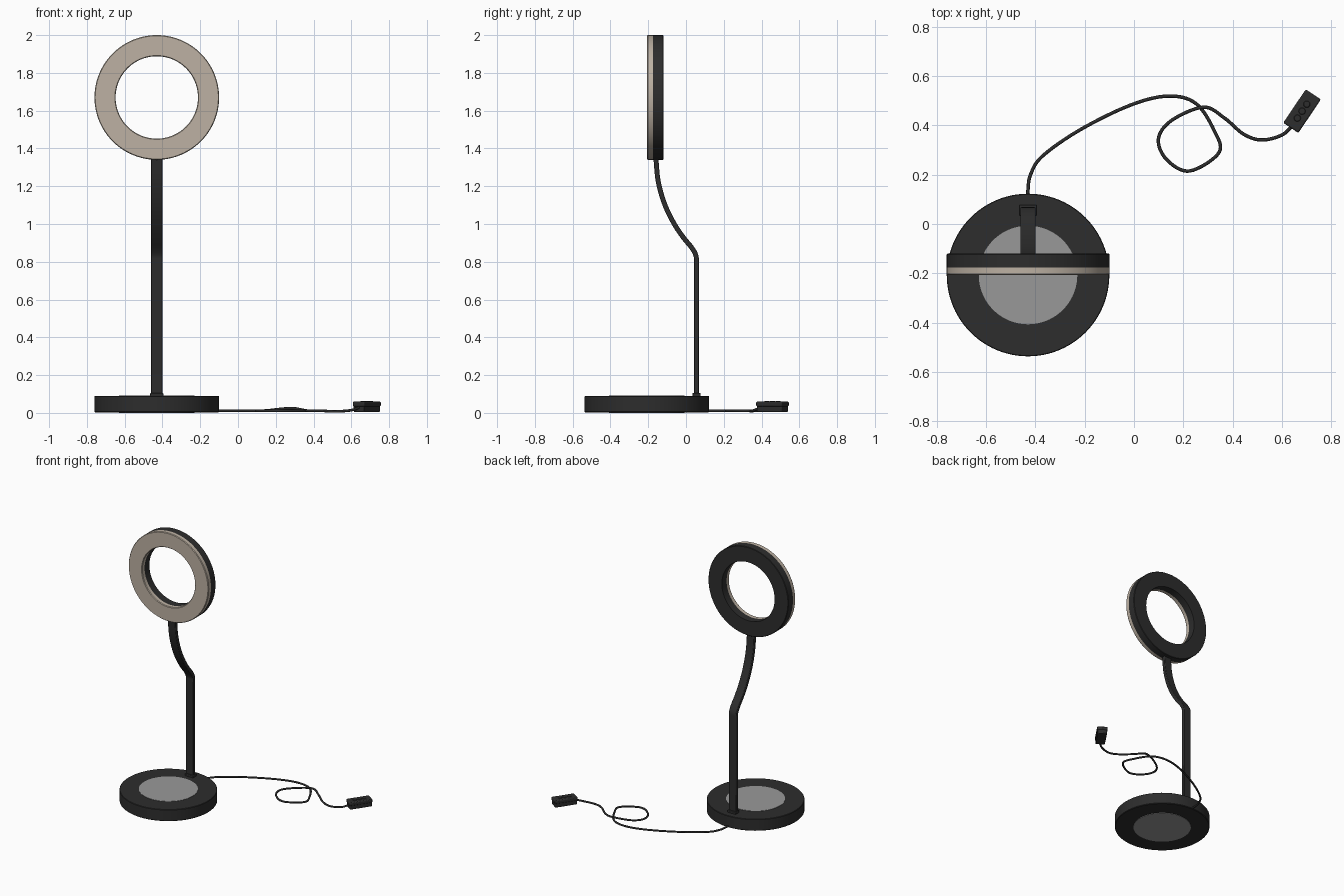
import bpy, bmesh, math
from mathutils import Vector, Matrix

if "Cube" in bpy.data.objects:
    bpy.data.objects.remove(bpy.data.objects["Cube"])


def material(name, rgb):
    m = bpy.data.materials.new(name)
    m.diffuse_color = (*rgb, 1)
    m.use_nodes = True
    m.node_tree.nodes["Principled BSDF"].inputs["Base Color"].default_value = m.diffuse_color
    return m


BLACK = material("matte black", (0.026, 0.026, 0.026))
GREY = material("grey pad", (0.318, 0.318, 0.318))
CREAM = material("cream diffuser", (0.508, 0.44, 0.366))
CX, CY = -0.43, -0.207


def finish(name, bm, mat, bevel=0):
    bmesh.ops.recalc_face_normals(bm, faces=bm.faces)
    me = bpy.data.meshes.new(name)
    bm.to_mesh(me)
    bm.free()
    ob = bpy.data.objects.new(name, me)
    bpy.context.collection.objects.link(ob)
    me.materials.append(mat)
    if bevel:
        mod = ob.modifiers.new("bevel", "BEVEL")
        mod.width, mod.segments, mod.limit_method = bevel, 2, "ANGLE"
    bpy.ops.object.select_all(action="DESELECT")
    ob.select_set(True)
    bpy.context.view_layer.objects.active = ob
    bpy.ops.object.shade_smooth_by_angle(angle=math.radians(35))
    return ob


def lathe(name, profile, matrix, mat, closed=False, n=96):
    """Revolve (radius, height) points about z, then place with matrix."""
    bm = bmesh.new()
    vs = [bm.verts.new((r, 0, h)) for r, h in profile]
    es = [bm.edges.new(p) for p in zip(vs, vs[1:])]
    if closed:
        es.append(bm.edges.new((vs[-1], vs[0])))
    bmesh.ops.spin(bm, geom=vs + es, cent=(0, 0, 0), axis=(0, 0, 1),
                   angle=math.tau, steps=n)
    bmesh.ops.remove_doubles(bm, verts=bm.verts, dist=1e-5)
    bm.transform(matrix)
    return finish(name, bm, mat)


def box(name, size, matrix, mat, bevel=0):
    bm = bmesh.new()
    bmesh.ops.create_cube(bm, size=1)
    bm.transform(matrix @ Matrix.Diagonal((*size, 1)))
    return finish(name, bm, mat, bevel)


def smooth_path(pts, steps):
    """Catmull-Rom samples through the points."""
    p = [Vector(q) for q in pts]
    p = [2 * p[0] - p[1]] + p + [2 * p[-1] - p[-2]]
    out = []
    for a, b, c, d in zip(p, p[1:], p[2:], p[3:]):
        for i in range(steps):
            t = i / steps
            out.append(0.5 * (2 * b + (c - a) * t + (2 * a - 5 * b + 4 * c - d) * t * t
                              + (3 * b - a - 3 * c + d) * t ** 3))
    return out + [p[-2]]


# Round base with a grey pad showing on top and underneath
at_base = Matrix.Translation((CX, CY, 0))
lathe("base", [(0, 0.003), (0.326, 0.003), (0.33, 0.007), (0.33, 0.087),
               (0.327, 0.09), (0, 0.09)], at_base, BLACK)
lathe("base_pad", [(0, 0), (0.2, 0), (0.2, 0.092), (0, 0.092)], at_base, GREY)

# Ring head: dark housing behind, cream diffuser in front (local z points to -y)
at_ring = Matrix.Translation((CX, -0.12, 1.67)) @ Matrix.Rotation(math.pi / 2, 4, "X")
lathe("ring_housing", [(0.218, 0), (0.327, 0), (0.33, 0.003), (0.33, 0.056),
                       (0.218, 0.056)], at_ring, BLACK, True)
lathe("ring_diffuser", [(0.218, 0.056), (0.33, 0.056), (0.33, 0.082), (0.326, 0.087),
                        (0.222, 0.087), (0.218, 0.082)], at_ring, CREAM, True)

# Flat bent stem: centre line in (y, z), thickened and extruded across x
line = [Vector((0, 0.055, 0.085))] + smooth_path(
    [(0, 0.055, 0.80), (0, 0.052, 0.835), (0, 0.03, 0.875), (0, -0.015, 0.93),
     (0, -0.065, 1.005), (0, -0.113, 1.105), (0, -0.147, 1.225), (0, -0.16, 1.355)], 5)
bm = bmesh.new()
rings = []
for i, p in enumerate(line):
    t = (line[min(i + 1, len(line) - 1)] - line[max(i - 1, 0)]).normalized()
    nrm = Vector((0, t.z, -t.y)) * 0.013
    rings.append([bm.verts.new(p + Vector((CX + sx * 0.031, 0, 0)) + nrm * sy)
                  for sx, sy in ((-1, -1), (1, -1), (1, 1), (-1, 1))])
for a, b in zip(rings, rings[1:]):
    for k in range(4):
        bm.faces.new((a[k], a[(k + 1) % 4], b[(k + 1) % 4], b[k]))
bm.faces.new(rings[0])
bm.faces.new(rings[-1])
finish("stem", bm, BLACK, 0.004)
box("stem_collar", (0.07, 0.044, 0.02), Matrix.Translation((CX, 0.056, 0.096)), BLACK, 0.004)

# Cable lying on the table with one loop
cable_pts = [(-0.432, 0.10, 0.011), (-0.43, 0.14, 0.011), (-0.42, 0.2, 0.011),
             (-0.372, 0.275, 0.011), (-0.221, 0.381, 0.011), (-0.018, 0.481, 0.011),
             (0.136, 0.519, 0.011), (0.25, 0.49, 0.011), (0.325, 0.38, 0.011),
             (0.345, 0.29, 0.011), (0.225, 0.215, 0.011), (0.132, 0.262, 0.011),
             (0.099, 0.345, 0.011), (0.152, 0.42, 0.013), (0.282, 0.474, 0.025),
             (0.367, 0.43, 0.012), (0.444, 0.365, 0.011), (0.517, 0.341, 0.008),
             (0.598, 0.36, 0.014), (0.645, 0.4, 0.03)]
cu = bpy.data.curves.new("cable", "CURVE")
cu.dimensions = "3D"
cu.bevel_depth, cu.bevel_resolution, cu.use_fill_caps = 0.007, 2, True
path = smooth_path(cable_pts, 8)
sp = cu.splines.new("POLY")
sp.points.add(len(path) - 1)
for pt, co in zip(sp.points, path):
    pt.co = (*co, 1)
sp.use_smooth = True
cable = bpy.data.objects.new("cable", cu)
bpy.context.collection.objects.link(cable)
cu.materials.append(BLACK)
bpy.ops.object.select_all(action="DESELECT")
cable.select_set(True)
bpy.context.view_layer.objects.active = cable
bpy.ops.object.convert(target="MESH")

# Inline switch box with a narrower lower shell and three buttons
at_switch = Matrix.Translation((0.682, 0.458, 0)) @ Matrix.Rotation(math.radians(56), 4, "Z")
box("switch_lower", (0.158, 0.066, 0.034), at_switch @ Matrix.Translation((0, 0, 0.022)), BLACK, 0.005)
box("switch_upper", (0.164, 0.074, 0.026), at_switch @ Matrix.Translation((0, 0, 0.047)), BLACK, 0.006)
for i in (-1, 0, 1):
    lathe("switch_button_%d" % (i + 2), [(0, 0.058), (0.014, 0.058), (0.014, 0.061), (0.012, 0.063), (0, 0.063)],
          at_switch @ Matrix.Translation((i * 0.034, 0, 0)), BLACK, n=24)
